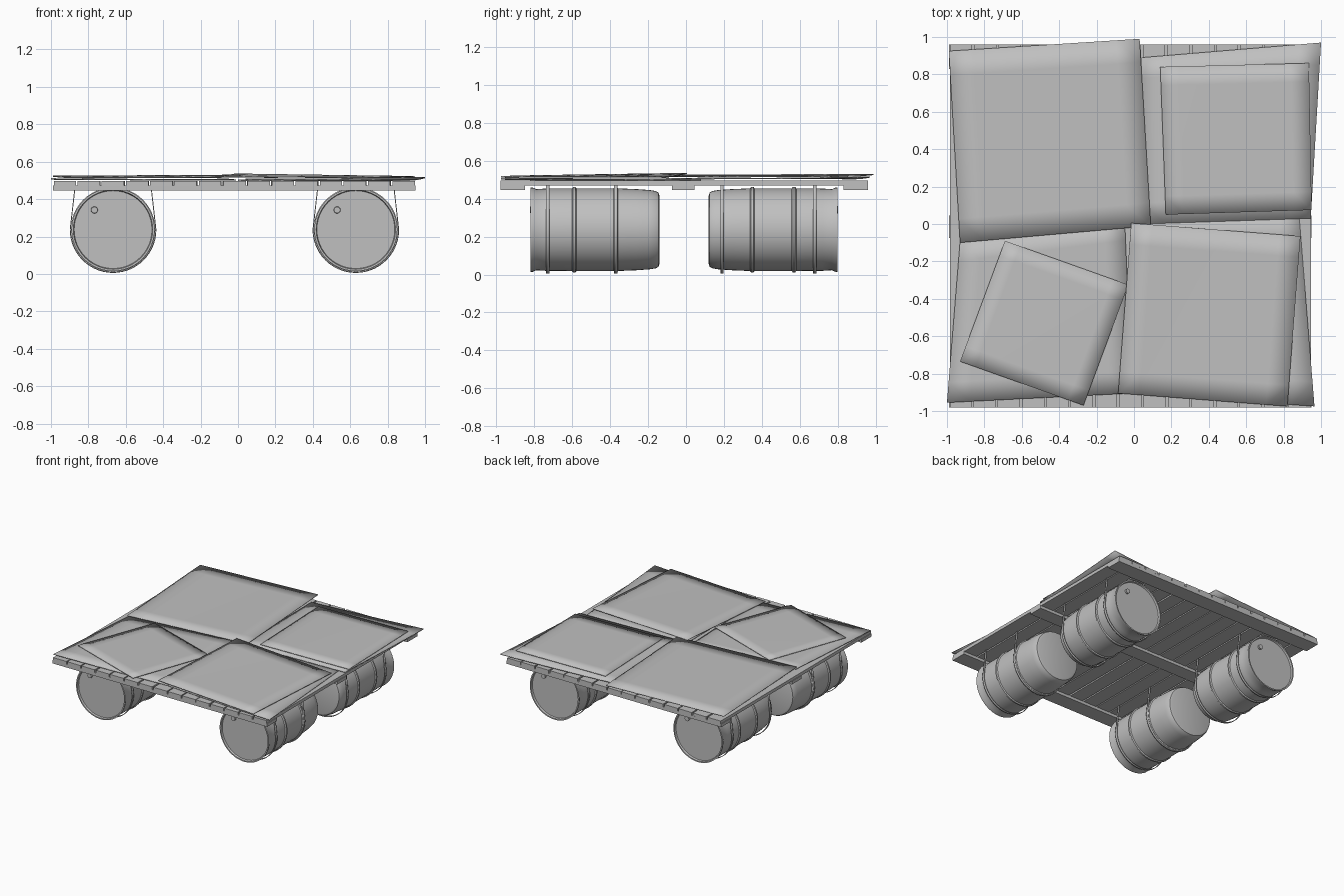
import bpy, bmesh, math, random
from mathutils import Vector

cube = bpy.data.objects.get("Cube")
if cube:
    bpy.data.objects.remove(cube, do_unlink=True)
random.seed(4)

grey = bpy.data.materials.new("weathered_grey")
grey.use_nodes = True
colour = (0.53, 0.53, 0.53, 1)
grey.diffuse_color = colour
grey.node_tree.nodes["Principled BSDF"].inputs["Base Color"].default_value = colour


def finish(name, bm, smooth=False, thickness=0):
    bmesh.ops.recalc_face_normals(bm, faces=bm.faces)
    mesh = bpy.data.meshes.new(name)
    bm.to_mesh(mesh)
    bm.free()
    mesh.materials.append(grey)
    if smooth:
        for p in mesh.polygons:
            p.use_smooth = True
        mesh.set_sharp_from_angle(angle=math.radians(35))
    obj = bpy.data.objects.new(name, mesh)
    bpy.context.collection.objects.link(obj)
    if thickness:
        mod = obj.modifiers.new("thickness", "SOLIDIFY")
        mod.thickness = thickness
        mod.offset = 0
    return obj


def box(name, centre, size, turn=0):
    bm = bmesh.new()
    bmesh.ops.create_cube(bm, size=1)
    bmesh.ops.scale(bm, vec=size, verts=bm.verts)
    obj = finish(name, bm)
    obj.location = centre
    obj.rotation_euler.z = turn
    return obj


def sheet(name, corners, lift=0, cells=8):
    """Thin square sheet between four corners, curling up at the second corner."""
    a, b, c, d = [Vector(p) for p in corners]
    bm = bmesh.new()
    rows = []
    for j in range(cells + 1):
        v = j / cells
        row = []
        for i in range(cells + 1):
            u = i / cells
            p = a.lerp(b, u).lerp(d.lerp(c, u), v)
            p.z += lift * (u * (1 - v)) ** 2
            row.append(bm.verts.new(p))
        rows.append(row)
    for r, s in zip(rows, rows[1:]):
        for i in range(cells):
            bm.faces.new((r[i], r[i + 1], s[i + 1], s[i]))
    return finish(name, bm, True, 0.006)


# Barrels: lathe profile of (distance from the flat end, radius)
def rib(t):
    return [(t - 0.012, 0.218), (t - 0.006, 0.226), (t + 0.006, 0.226), (t + 0.012, 0.218)]


PROFILE = ([(0.014, 0), (0.014, 0.208), (0, 0.212), (0, 0.222), (0.012, 0.222), (0.03, 0.214),
            (0.08, 0.217)] + rib(0.23) + rib(0.45)
           + [(0.56, 0.214), (0.63, 0.209), (0.66, 0.204), (0.675, 0.196), (0.68, 0.18), (0.68, 0)])
AXIS_Z = 0.237


def barrel(name, x, y, facing):
    bm = bmesh.new()
    verts = [bm.verts.new((r, t, 0)) for t, r in PROFILE]
    edges = [bm.edges.new(pair) for pair in zip(verts, verts[1:])]
    bmesh.ops.spin(bm, geom=verts + edges, cent=(0, 0, 0), axis=(0, 1, 0),
                   angle=math.tau, steps=48, use_duplicate=False)
    bmesh.ops.remove_doubles(bm, verts=bm.verts, dist=0.0005)
    obj = finish(name, bm, True)
    obj.location = (x, y, AXIS_Z)
    obj.rotation_euler.z = 0 if facing < 0 else math.pi

    # Bung on the flat end
    bm = bmesh.new()
    bmesh.ops.create_cone(bm, cap_ends=True, segments=16, radius1=0.019, radius2=0.017, depth=0.02)
    bung = finish(name + "_bung", bm, True)
    bung.rotation_euler.x = math.pi / 2
    bung.location = (x + 0.1 * facing, y - 0.008 * facing, AXIS_Z + 0.105)


# Straps: a ribbon hanging from the deck around the underside of a barrel
def strap(name, x, y):
    arc = [math.pi + math.pi * i / 28 for i in range(29)]
    path = [(-0.203, 0.47)] + [(0.229 * math.cos(a), AXIS_Z + 0.229 * math.sin(a))
                               for a in arc] + [(0.203, 0.47)]
    bm = bmesh.new()
    sides = [[bm.verts.new((x + px, y + w, pz)) for px, pz in path] for w in (-0.009, 0.009)]
    for i in range(len(path) - 1):
        bm.faces.new((sides[0][i], sides[0][i + 1], sides[1][i + 1], sides[1][i]))
    finish(name, bm, True, 0.005)


for side, x in (("right", -0.668), ("left", 0.63)):
    barrel(f"front_{side}_barrel", x, -0.82, -1)
    barrel(f"back_{side}_barrel", x, 0.80, 1)
    for label, ys in (("front", (-0.73, -0.37)), ("back", (0.19, 0.68))):
        for n, y in enumerate(ys):
            strap(f"{label}_{side}_strap_{n + 1}", x, y)

# Deck: cross beams below, planks running front to back above
for label, y, w in (("front", -0.915, 0.13), ("middle", -0.015, 0.12), ("back", 0.895, 0.13)):
    box(f"{label}_beam", (-0.02, y, 0.46), (1.94, w, 0.026))

PLANKS = 15
STEP = 1.94 / PLANKS
for i in range(PLANKS):
    inner = 0 < i < PLANKS - 1
    turn = random.uniform(-0.004, 0.004) if inner else 0
    box(f"plank_{i + 1}", (-0.99 + STEP * (i + 0.5), -0.01, 0.483),
        (STEP - 0.01, 1.94, 0.026), turn)

# Lower sheets, curled at the outer corners
sheet("front_right_lower_sheet",
      [(-0.01, -0.905, 0.502), (-1.0, -0.955, 0.501), (-0.93, -0.09, 0.505), (-0.05, 0.03, 0.506)], 0.008)
sheet("front_left_lower_sheet",
      [(0.0, -0.905, 0.501), (0.965, -0.975, 0.5), (0.88, 0.08, 0.5), (0.0, 0.05, 0.5)], 0.006)
sheet("back_left_lower_sheet",
      [(0.04, 0.89, 0.506), (1.0, 0.97, 0.506), (0.945, 0.03, 0.506), (0.05, 0.0, 0.508)], 0.009)

# Upper sheets
sheet("back_right_sheet",
      [(-0.99, 0.925, 0.522), (0.03, 0.99, 0.528), (0.09, -0.01, 0.525), (-0.93, -0.1, 0.517)])
sheet("back_left_sheet",
      [(0.14, 0.84, 0.517), (0.935, 0.86, 0.52), (0.95, 0.075, 0.515), (0.17, 0.05, 0.518)])
sheet("front_right_sheet",
      [(-0.93, -0.735, 0.515), (-0.27, -0.97, 0.515), (-0.03, -0.325, 0.518), (-0.69, -0.09, 0.514)])
sheet("front_left_sheet",
      [(-0.085, -0.905, 0.52), (0.82, -0.975, 0.516), (0.89, -0.065, 0.521), (-0.015, 0.005, 0.534)])
